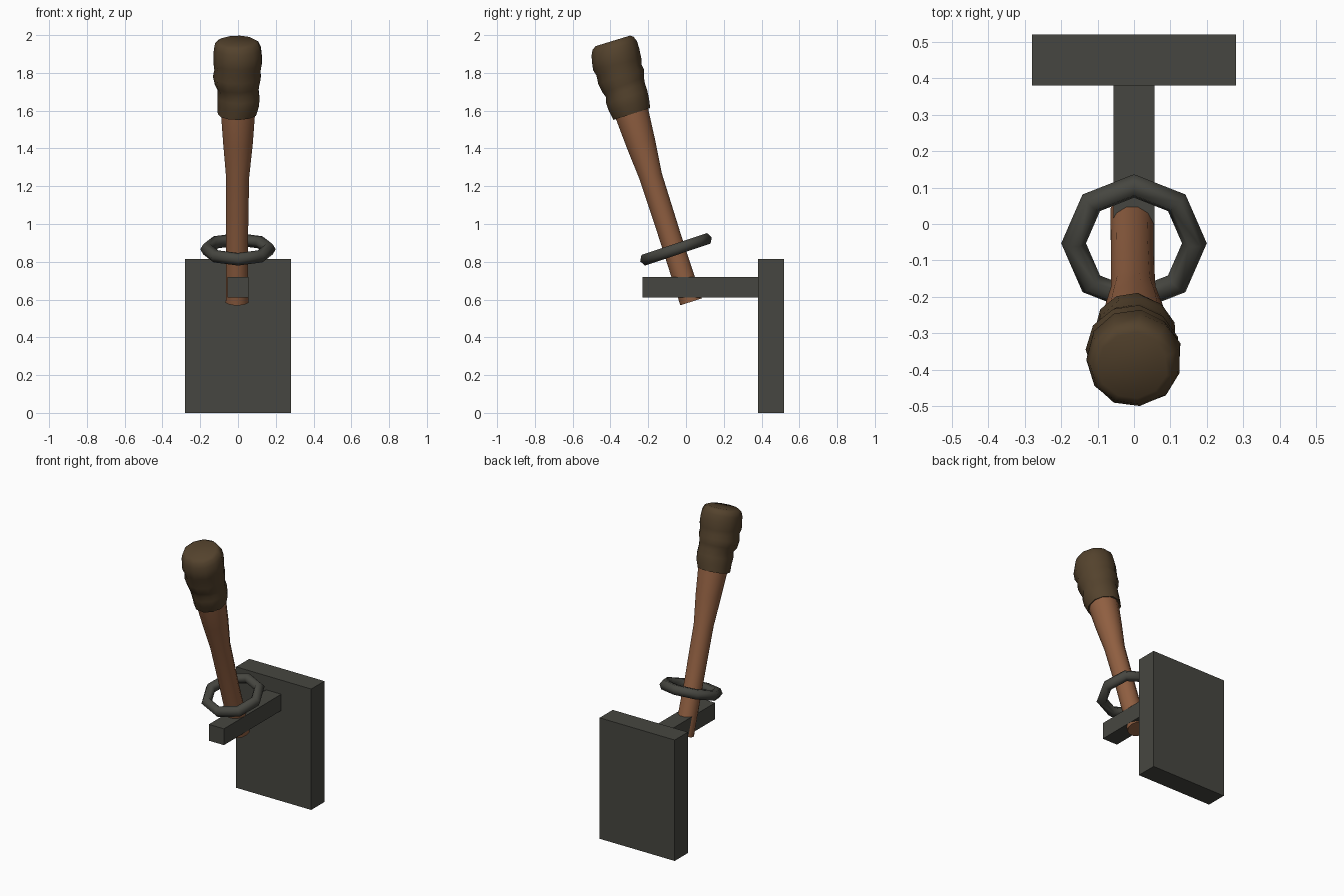
import bpy, bmesh, math, random
from mathutils import Vector

if "Cube" in bpy.data.objects:
    bpy.data.objects.remove(bpy.data.objects["Cube"])

random.seed(4)


def material(name, rgb):
    m = bpy.data.materials.new(name)
    m.diffuse_color = (*rgb, 1)
    m.use_nodes = True
    m.node_tree.nodes["Principled BSDF"].inputs["Base Color"].default_value = m.diffuse_color
    return m


IRON = material("dark_iron", (0.062, 0.062, 0.052))
WOOD = material("brown_wood", (0.28, 0.115, 0.053))
CLOTH = material("dark_cloth", (0.088, 0.055, 0.026))


def finish(bm, name, mat, smooth_angle=None):
    bmesh.ops.recalc_face_normals(bm, faces=bm.faces)
    me = bpy.data.meshes.new(name)
    bm.to_mesh(me)
    bm.free()
    ob = bpy.data.objects.new(name, me)
    bpy.context.collection.objects.link(ob)
    me.materials.append(mat)
    if smooth_angle:
        bpy.ops.object.select_all(action='DESELECT')
        ob.select_set(True)
        bpy.context.view_layer.objects.active = ob
        bpy.ops.object.shade_smooth_by_angle(angle=math.radians(smooth_angle))
    return ob


def box(name, lo, hi, mat):
    bm = bmesh.new()
    bmesh.ops.create_cube(bm, size=1)
    for v in bm.verts:
        v.co = [l + (c + 0.5) * (h - l) for c, l, h in zip(v.co, lo, hi)]
    return finish(bm, name, mat)


def loft(name, rings, sides, mat, angle, jitter=0):
    """Rings are (x, y, z, radius, tilt in degrees); both ends are closed."""
    bm = bmesh.new()
    loops = []
    for x, y, z, r, tilt in rings:
        t = math.radians(tilt)
        loop = []
        for i in range(sides):
            a = math.tau * (i + 0.5) / sides
            rr = r + random.uniform(-jitter, jitter)
            loop.append(bm.verts.new((x + rr * math.cos(a),
                                      y + rr * math.sin(a) * math.cos(t),
                                      z + rr * math.sin(a) * math.sin(t))))
        loops.append(loop)
    for a, b in zip(loops, loops[1:]):
        for i in range(sides):
            j = (i + 1) % sides
            bm.faces.new((a[i], a[j], b[j], b[i]))
    bm.faces.new(loops[0][::-1])
    bm.faces.new(loops[-1])
    return finish(bm, name, mat, angle)


# Wall bracket
box("wall_plate", (-0.28, 0.38, 0), (0.28, 0.52, 0.815), IRON)
box("support_arm", (-0.056, -0.23, 0.61), (0.056, 0.38, 0.72), IRON)

# Holding ring, eight segments, square to the handle
tilt = math.radians(18.5)
bm = bmesh.new()
N, M, R, r = 8, 6, 0.166, 0.034
grid = []
for i in range(N):
    a = math.tau * i / N
    row = []
    for k in range(M):
        b = math.tau * k / M
        q, h = R + r * math.cos(b), r * math.sin(b)
        u = q * math.sin(a)
        row.append(bm.verts.new((q * math.cos(a),
                                 -0.053 + u * math.cos(tilt) - h * math.sin(tilt),
                                 0.866 + u * math.sin(tilt) + h * math.cos(tilt))))
    grid.append(row)
for i in range(N):
    for k in range(M):
        i2, k2 = (i + 1) % N, (k + 1) % M
        bm.faces.new((grid[i][k], grid[i2][k], grid[i2][k2], grid[i][k2]))
finish(bm, "holding_ring", IRON, 62)

# Wooden handle, bending slightly and flaring to the top
loft("handle", [
    (-0.005, 0.027, 0.588, 0.062, 18),
    (-0.005, -0.080, 0.920, 0.060, 18),
    (-0.002, -0.186, 1.250, 0.063, 18),
    (0.000, -0.240, 1.430, 0.081, 17),
    (0.000, -0.291, 1.600, 0.094, 16),
    (0.000, -0.310, 1.680, 0.094, 16)], 12, WOOD, 50)

# Cloth wrap with three folded bands
loft("cloth_wrap", [
    (-0.005, -0.288, 1.584, 0.088, 18),
    (-0.005, -0.288, 1.582, 0.103, 18),
    (0.004, -0.300, 1.630, 0.112, 17),
    (0.004, -0.312, 1.672, 0.115, 18),
    (0.002, -0.322, 1.708, 0.110, 20),
    (-0.004, -0.332, 1.735, 0.119, 21),
    (-0.004, -0.345, 1.780, 0.128, 18),
    (-0.001, -0.355, 1.815, 0.123, 14),
    (0.000, -0.364, 1.845, 0.131, 13),
    (0.000, -0.374, 1.895, 0.132, 16),
    (-0.002, -0.380, 1.930, 0.126, 18),
    (-0.004, -0.386, 1.957, 0.116, 18),
    (-0.004, -0.389, 1.969, 0.096, 17)], 11, CLOTH, 60, 0.002)
